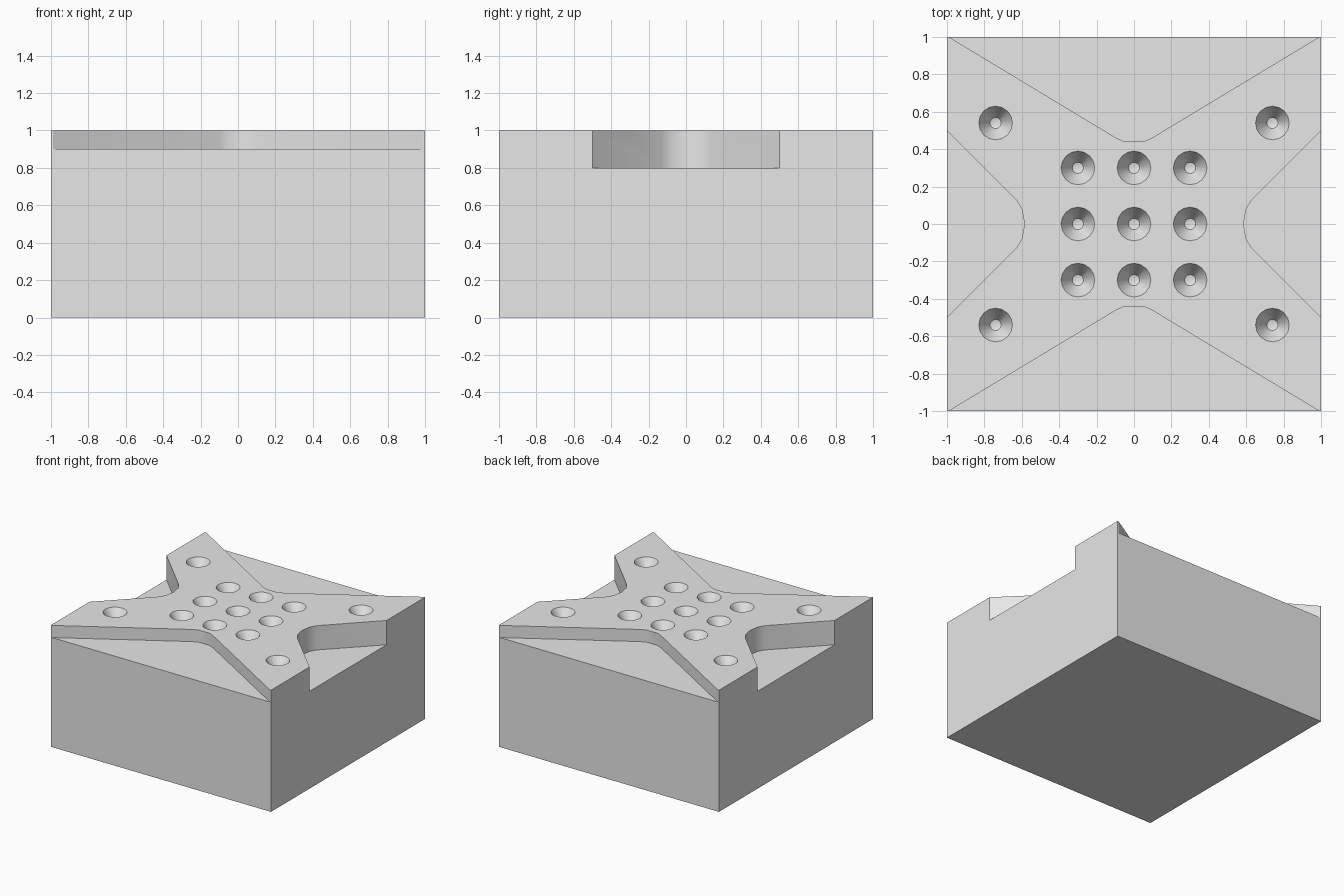
import bpy
import bmesh
import math

default = bpy.data.objects.get("Cube")
if default:
    bpy.data.objects.remove(default, do_unlink=True)

grey = bpy.data.materials.new("light_grey")
grey.use_nodes = True
colour = (0.8, 0.8, 0.8, 1.0)
grey.diffuse_color = colour
grey.node_tree.nodes["Principled BSDF"].inputs["Base Color"].default_value = colour


def make_object(name, bm):
    bmesh.ops.recalc_face_normals(bm, faces=bm.faces[:])
    mesh = bpy.data.meshes.new(name)
    bm.to_mesh(mesh)
    bm.free()
    mesh.materials.append(grey)
    obj = bpy.data.objects.new(name, mesh)
    bpy.context.collection.objects.link(obj)
    return obj


def add_prism(bm, outline, bottom, top):
    """Extrude a closed outline upwards."""
    face = bm.faces.new([bm.verts.new((x, y, bottom)) for x, y in outline])
    result = bmesh.ops.extrude_face_region(bm, geom=[face])
    verts = [v for v in result["geom"] if isinstance(v, bmesh.types.BMVert)]
    bmesh.ops.translate(bm, verts=verts, vec=(0, 0, top - bottom))


def add_dimple(bm, x, y, segments=16):
    """Tapered hole with a small, nearly flat bottom."""
    rings = []
    for radius, z in ((0.09, 1.1), (0.09, 1.0), (0.03, 0.9)):
        rings.append([bm.verts.new((x + radius * math.cos(a), y + radius * math.sin(a), z))
                      for a in (2 * math.pi * i / segments for i in range(segments))])
    tip = bm.verts.new((x, y, 0.89))
    bm.faces.new(rings[0])
    for i in range(segments):
        j = (i + 1) % segments
        for upper, lower in zip(rings, rings[1:]):
            bm.faces.new((upper[i], upper[j], lower[j], lower[i]))
        bm.faces.new((rings[-1][i], rings[-1][j], tip))


# Solid block
bm = bmesh.new()
add_prism(bm, [(-1, -1), (1, -1), (1, 1), (-1, 1)], 0, 1)
block = make_object("carved_block", bm)

# Half outlines of the pockets: distance along the edge, distance from centre
long_half = [(1.155, 1.1), (0.99, 1.0), (0.1, 0.463), (0.05, 0.44)]
short_half = [(0.6, 1.1), (0.5, 1.0), (0.13, 0.63), (0.08, 0.6), (0, 0.585)]
long_outline = long_half + [(-a, d) for a, d in reversed(long_half)]
short_outline = short_half + [(-a, d) for a, d in reversed(short_half[:-1])]

# Pockets and dimples gathered in one cutter
bm = bmesh.new()
for side in (-1, 1):
    add_prism(bm, [(a, side * d) for a, d in long_outline], 0.9, 1.2)
    add_prism(bm, [(side * d, a) for a, d in short_outline], 0.8, 1.2)

spots = [(x, y) for x in (-0.3, 0, 0.3) for y in (-0.3, 0, 0.3)]
spots += [(x, y) for x in (-0.74, 0.74) for y in (-0.54, 0.54)]
for x, y in spots:
    add_dimple(bm, x, y)
cutter = make_object("pocket_cutter", bm)
cutter.hide_render = True

# Carve the block and remove the cutter
carve = block.modifiers.new("carve", "BOOLEAN")
carve.operation = "DIFFERENCE"
carve.solver = "EXACT"
carve.object = cutter
bpy.ops.object.select_all(action="DESELECT")
block.select_set(True)
bpy.context.view_layer.objects.active = block
bpy.ops.object.modifier_apply(modifier=carve.name)
bpy.data.objects.remove(cutter, do_unlink=True)

# Smooth pocket corners and dimple walls, sharp elsewhere
bpy.ops.object.shade_smooth_by_angle(angle=math.radians(30))
